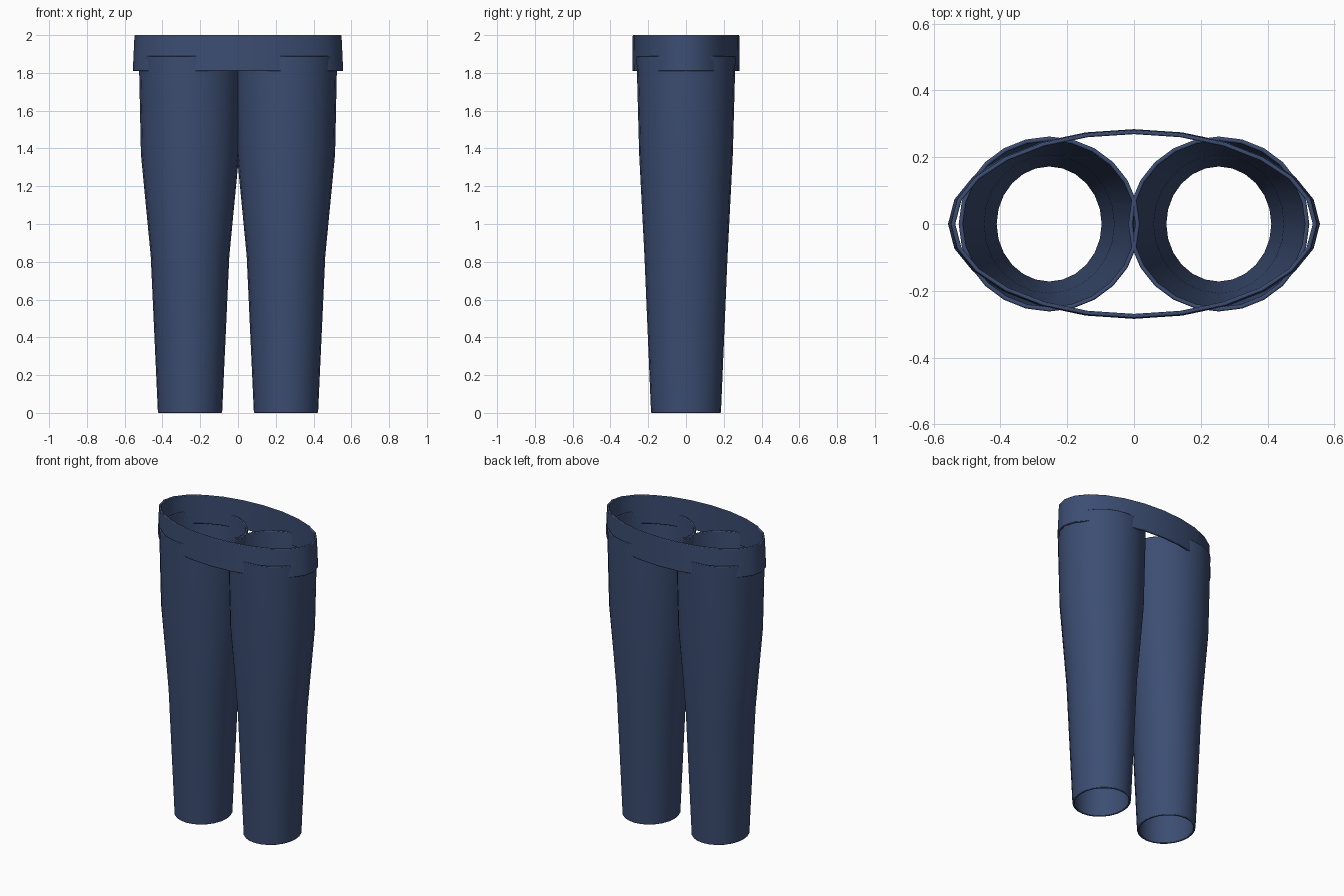
import bpy
import bmesh
import math

SIDES = 24
WALL = 0.013

cube = bpy.data.objects.get("Cube")
if cube:
    bpy.data.objects.remove(cube, do_unlink=True)

navy = bpy.data.materials.new("navy_cloth")
navy.use_nodes = True
colour = (0.045, 0.075, 0.17, 1)
navy.diffuse_color = colour
shader = navy.node_tree.nodes["Principled BSDF"]
shader.inputs["Base Color"].default_value = colour
shader.inputs["Roughness"].default_value = 0.8


def cloth_tube(name, centre_x, rings):
    """Open elliptical tube with a thin wall; rings are (z, x radius, y radius)."""
    inner = [(z, rx - WALL, ry - WALL) for z, rx, ry in reversed(rings)]
    bm = bmesh.new()
    loops = []
    for z, rx, ry in rings + inner:
        angles = [math.tau * i / SIDES for i in range(SIDES)]
        loops.append([bm.verts.new((rx * math.cos(a), ry * math.sin(a), z)) for a in angles])
    # Join each ring to the next, closing the wall at both hems
    for k, low in enumerate(loops):
        high = loops[(k + 1) % len(loops)]
        for i in range(SIDES):
            j = (i + 1) % SIDES
            bm.faces.new((low[i], low[j], high[j], high[i]))
    bmesh.ops.recalc_face_normals(bm, faces=bm.faces)
    mesh = bpy.data.meshes.new(name)
    bm.to_mesh(mesh)
    bm.free()
    mesh.materials.append(navy)
    obj = bpy.data.objects.new(name, mesh)
    obj.location.x = centre_x
    bpy.context.collection.objects.link(obj)

    # Soft hem edges
    bevel = obj.modifiers.new("soft_hem", "BEVEL")
    bevel.width = 0.004
    bevel.segments = 2
    bevel.limit_method = "ANGLE"
    bevel.angle_limit = math.radians(50)

    bpy.ops.object.select_all(action="DESELECT")
    obj.select_set(True)
    bpy.context.view_layer.objects.active = obj
    bpy.ops.object.shade_smooth_by_angle(angle=math.radians(40))
    return obj


# Trouser legs, tapering from hip to ankle
leg_rings = [
    (0.0, 0.170, 0.185),
    (0.83, 0.208, 0.220),
    (1.37, 0.260, 0.248),
    (1.89, 0.271, 0.262),
]
for side, sign in (("left", 1), ("right", -1)):
    cloth_tube(side + "_leg", sign * 0.254, leg_rings)

# Waistband around both legs
cloth_tube("waistband", 0, [(1.81, 0.557, 0.284), (2.0, 0.548, 0.282)])
